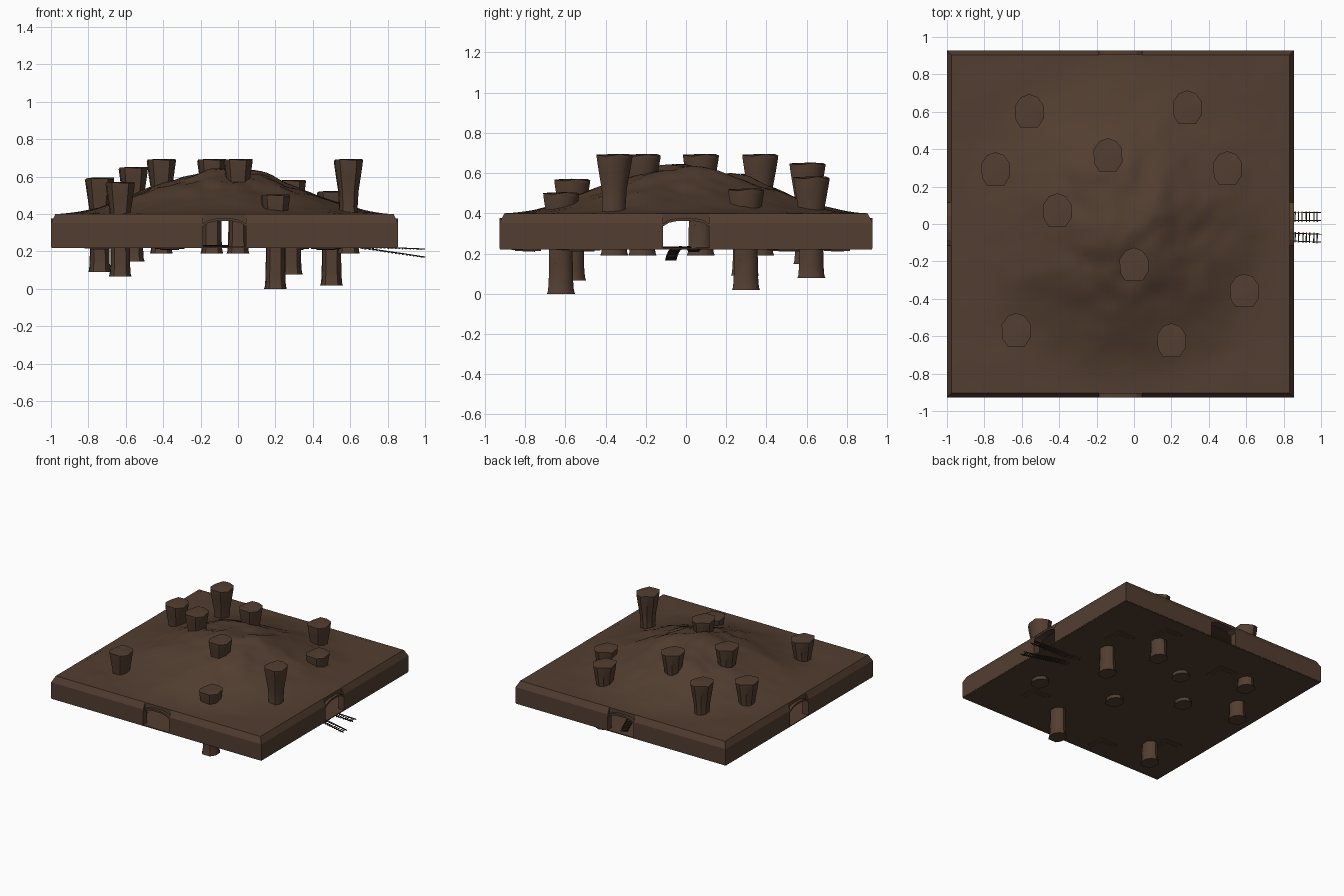
import bpy, bmesh, math, random
from mathutils import Vector, Matrix, noise

if "Cube" in bpy.data.objects:
    bpy.data.objects.remove(bpy.data.objects["Cube"])

random.seed(4)
CX, H = -0.0725, 0.9275          # centre of the square chamber, half width


def material(name, rgb):
    m = bpy.data.materials.new(name)
    m.diffuse_color = (*rgb, 1)
    m.use_nodes = True
    m.node_tree.nodes["Principled BSDF"].inputs["Base Color"].default_value = m.diffuse_color
    return m


EARTH = material("earth_brown", (0.085, 0.048, 0.030))
DARK = material("dark_track", (0.030, 0.022, 0.016))


def finish(name, bm, mat, smooth=None):
    bmesh.ops.recalc_face_normals(bm, faces=bm.faces)
    me = bpy.data.meshes.new(name)
    bm.to_mesh(me)
    bm.free()
    me.materials.append(mat)
    ob = bpy.data.objects.new(name, me)
    bpy.context.collection.objects.link(ob)
    if smooth:
        bpy.ops.object.select_all(action='DESELECT')
        ob.select_set(True)
        bpy.context.view_layer.objects.active = ob
        bpy.ops.object.shade_smooth_by_angle(angle=math.radians(smooth))
    return ob


def loft(bm, a, b):
    """Closed prism between two matching outlines."""
    va, vb = [bm.verts.new(p) for p in a], [bm.verts.new(p) for p in b]
    n = len(va)
    for i in range(n):
        j = (i + 1) % n
        bm.faces.new((va[i], va[j], vb[j], vb[i]))
    bm.faces.new(va)
    bm.faces.new(vb[::-1])


def box(bm, c, size, rot=None):
    m = Matrix.Translation(c) @ (rot.to_4x4() if rot else Matrix()) @ Matrix.Diagonal((*size, 1))
    bmesh.ops.create_cube(bm, size=1, matrix=m)


# walls with chamfered top, mitred corners and an arched doorway on each side
section = [(0, 0.225), (0, 0.352), (0.024, 0.40), (0.05, 0.40), (0.05, 0.225)]
arch = [(-0.115, 0.335), (-0.085, 0.353), (-0.04, 0.363), (0.04, 0.363),
        (0.085, 0.353), (0.115, 0.335)]
for k, side in enumerate(("front", "right", "back", "left")):
    bm = bmesh.new()
    for s in (-1, 1):
        loft(bm, [(s * 0.115, d - H, z) for d, z in section],
             [(s * (H - d), d - H, z) for d, z in section])
    for d0, d1, rise, flat in ((0, 0.06, 0.014, 0), (0.022, 0.05, 0, 0.40)):
        top = [(t, flat or z + rise) for t, z in reversed(arch)]
        ring = arch + top
        loft(bm, [(t, d0 - H, z) for t, z in ring], [(t, d1 - H, z) for t, z in ring])
    bmesh.ops.transform(bm, verts=bm.verts,
                        matrix=Matrix.Translation((CX, 0, 0)) @ Matrix.Rotation(k * math.pi / 2, 4, 'Z'))
    finish(side + "_wall", bm, EARTH)

# roof: a rough mound that flattens towards the edges
bm = bmesh.new()
bmesh.ops.create_grid(bm, x_segments=56, y_segments=56, size=H - 0.024)
for v in bm.verts:
    x, y = v.co.x, v.co.y
    r = math.hypot(x, y)
    hump = math.cos(min(r / 0.92, 1) * math.pi / 2) ** 2
    edge = max(0, 1 - max(abs(x), abs(y)) / (H - 0.024))
    bumps = noise.noise(Vector((x * 5, y * 5, 1.7))) * 0.035
    bumps += noise.noise(Vector((x * 12, y * 12, 5.1))) * 0.016
    v.co.x += CX
    v.co.z = 0.40 + 0.235 * hump + bumps * (0.15 + 0.85 * hump) * min(1, edge * 4)
finish("mound_roof", bm, EARTH, 40)

# thin floor
bm = bmesh.new()
box(bm, (CX, 0, 0.2235), (2 * H - 0.004, 2 * H - 0.004, 0.007))
finish("floor", bm, EARTH)

# square slabs sunk through the floor
bm = bmesh.new()
for x, y in ((0.54, 0.48), (0.30, 0.735), (-0.365, 0.565),
             (0.47, -0.565), (-0.365, -0.80), (-0.74, -0.505)):
    rot = Matrix.Rotation(random.uniform(-0.05, 0.05), 3, 'X')
    box(bm, (x, y, 0.224), (0.16, 0.16, 0.016), rot)
    box(bm, (x, y, 0.226), (0.10, 0.10, 0.03), rot)
finish("floor_slabs", bm, EARTH)

# rock pillars: one shape, set at different heights (x, y, top)
pillar_profile = [(0, 0.78), (0.03, 0.72), (0.12, 0.68), (0.3, 0.66), (0.5, 0.64),
                  (0.66, 0.70), (0.83, 0.87), (0.95, 0.98), (1.0, 1.0)]
pillars = [(-0.74, 0.29, 0.595), (-0.56, 0.60, 0.652), (-0.41, 0.07, 0.695),
           (-0.14, 0.365, 0.695), (0.0, -0.22, 0.695), (0.285, 0.62, 0.583),
           (0.50, 0.295, 0.523), (0.59, -0.36, 0.695), (-0.63, -0.57, 0.572),
           (0.20, -0.625, 0.505)]
outline = [(0.078, -0.035), (0.076, 0.035), (0.045, 0.078), (0, 0.094),
           (-0.045, 0.078), (-0.078, 0.03), (-0.072, -0.045), (-0.045, -0.085), (0.045, -0.085)]
outline = outline[-1:] + outline[:-1]
for i, (px, py, top) in enumerate(pillars):
    bm = bmesh.new()
    rings = []
    for t, f in pillar_profile:
        z = top - 0.505 * (1 - t)
        rings.append([bm.verts.new((px + x * f, py + y * f,
                                    z - (0.012 * (0.5 + 0.5 * math.sin(j * 2.3)) if t == 1 else 0)))
                      for j, (x, y) in enumerate(outline)])
    for a, b in zip(rings, rings[1:]):
        for j in range(len(a)):
            k = (j + 1) % len(a)
            bm.faces.new((a[j], a[k], b[k], b[j]))
    for ring, z in ((rings[0], top - 0.505), (rings[-1], top)):
        tip = bm.verts.new((px, py, z))
        for j in range(len(ring)):
            bm.faces.new((ring[j], ring[(j + 1) % len(ring)], tip))
    finish("rock_pillar_%02d" % (i + 1), bm, EARTH, 35)


# tracks: two rails and cross ties along a smooth path
def smooth_path(pts, steps=30):
    p = [Vector(q) for q in pts]
    p = [2 * p[0] - p[1]] + p + [2 * p[-1] - p[-2]]
    out = []
    for a, b, c, d in zip(p, p[1:], p[2:], p[3:]):
        for i in range(steps):
            t = i / steps
            out.append(0.5 * (2 * b + (c - a) * t + (2 * a - 5 * b + 4 * c - d) * t * t
                              + (3 * b - a - 3 * c + d) * t ** 3))
    return out + [p[-2]]


def track(name, pts):
    bm = bmesh.new()
    path = smooth_path(pts)
    run = 0.0
    for a, b in zip(path, path[1:]):
        d = b - a
        rot = d.to_track_quat('X', 'Z').to_matrix()
        side = rot @ Vector((0, 1, 0))
        for s in (-0.021, 0.021):
            box(bm, (a + b) / 2 + side * s + Vector((0, 0, 0.003)), (d.length * 1.05, 0.005, 0.006), rot)
        run += d.length
        if run >= 0.02:
            run -= 0.02
            box(bm, (a + b) / 2 - Vector((0, 0, 0.001)), (0.006, 0.056, 0.004), rot)
    finish(name, bm, DARK)


track("branch_track", [(1.0, 0.04, 0.210), (0.82, 0.04, 0.217), (0.6, 0.05, 0.222),
                       (0.3, 0.25, 0.228), (0.08, 0.55, 0.23), (-0.07, 0.88, 0.23)])
track("main_track", [(1.0, -0.076, 0.167), (0.82, -0.068, 0.194), (0.6, -0.05, 0.222),
                     (0.25, 0.0, 0.23), (-0.06, -0.06, 0.23), (-0.28, -0.38, 0.23)])
